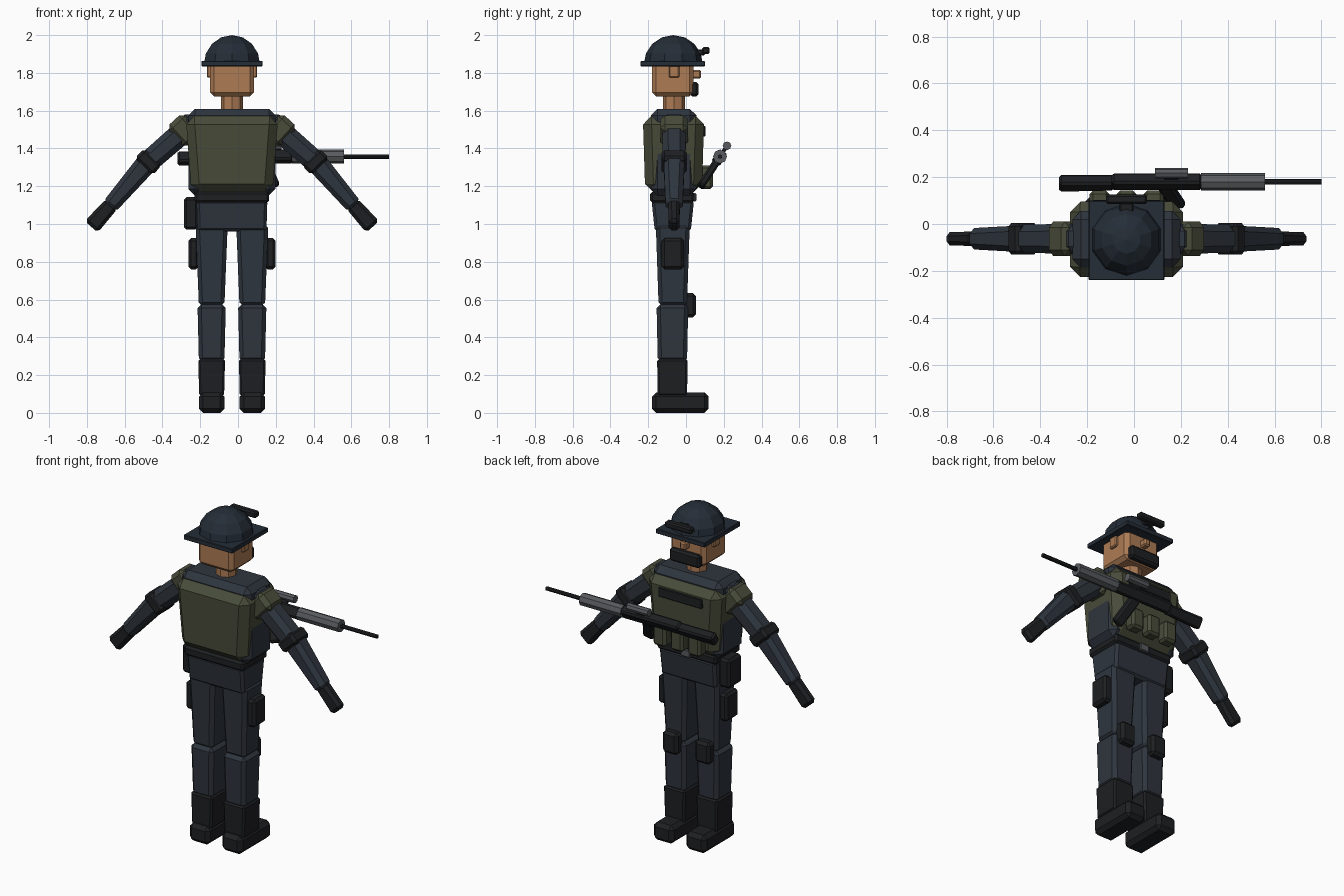
import bpy, bmesh
from math import sin, cos, radians
from mathutils import Vector, Matrix

if "Cube" in bpy.data.objects:
    bpy.data.objects.remove(bpy.data.objects["Cube"])

CX, CY = -0.032, -0.063   # body centre line


def material(name, r, g, b):
    m = bpy.data.materials.new(name)
    m.diffuse_color = (r, g, b, 1)
    m.use_nodes = True
    m.node_tree.nodes["Principled BSDF"].inputs["Base Color"].default_value = m.diffuse_color
    return m


NAVY = material("navy_cloth", .028, .036, .048)
HELM = material("helmet_blue", .018, .026, .038)
OLIVE = material("olive_vest", .065, .072, .042)
BLACK = material("black_gear", .013, .014, .016)
SKIN = material("skin", .42, .2, .09)
GREY = material("gun_grey", .1, .105, .115)


def finish(bm, name, mat):
    bmesh.ops.recalc_face_normals(bm, faces=bm.faces)
    me = bpy.data.meshes.new(name)
    bm.to_mesh(me)
    bm.free()
    me.materials.append(mat)
    ob = bpy.data.objects.new(name, me)
    bpy.context.collection.objects.link(ob)
    return ob


def bar(name, mat, p0, p1, s0, s1=None, bevel=.012, ref=(0, 1, 0)):
    """Tapered chamfered box from p0 to p1; s0/s1 = (width, depth along ref)."""
    p0, p1, v = Vector(p0), Vector(p1), Vector(ref)
    s1 = s1 or s0
    u = v.cross((p1 - p0).normalized())
    bm = bmesh.new()
    rings = []
    for p, (w, d) in ((p0, s0), (p1, s1)):
        rings.append([bm.verts.new(p + u * w / 2 * a + v * d / 2 * b)
                      for a, b in ((-1, -1), (1, -1), (1, 1), (-1, 1))])
    a, b = rings
    bm.faces.new(a[::-1])
    bm.faces.new(b)
    for i in range(4):
        j = (i + 1) % 4
        bm.faces.new((a[i], a[j], b[j], b[i]))
    if bevel:
        bmesh.ops.bevel(bm, geom=bm.edges[:], offset=bevel, segments=1,
                        affect='EDGES', profile=.5)
    return finish(bm, name, mat)


def block(name, mat, x0, x1, y0, y1, z0, z1, bevel=.012):
    x, y = (x0 + x1) / 2, (y0 + y1) / 2
    return bar(name, mat, (x, y, z0), (x, y, z1), (x1 - x0, y1 - y0), None, bevel)


def rod(name, mat, p0, p1, r, sides=8):
    p0, p1 = Vector(p0), Vector(p1)
    d = p1 - p0
    rot = d.to_track_quat('Z', 'Y').to_matrix().to_4x4()
    bm = bmesh.new()
    bmesh.ops.create_cone(bm, cap_ends=True, segments=sides, radius1=r, radius2=r,
                          depth=d.length,
                          matrix=Matrix.Translation((p0 + p1) / 2) @ rot)
    return finish(bm, name, mat)


# Helmet: faceted dome on a square brim, with goggles at the front
bm = bmesh.new()
bmesh.ops.create_uvsphere(bm, u_segments=10, v_segments=8, radius=.157,
                          matrix=Matrix.Translation((CX, -.067, 1.843)))
bmesh.ops.bisect_plane(bm, geom=bm.verts[:] + bm.edges[:] + bm.faces[:],
                       plane_co=(0, 0, 1.85), plane_no=(0, 0, -1), clear_outer=True)
bmesh.ops.holes_fill(bm, edges=[e for e in bm.edges if e.is_boundary])
finish(bm, "helmet_dome", HELM)
block("helmet_brim", HELM, CX - .162, CX + .162, -.24, .10, 1.835, 1.863, .003)
block("goggle_bar", BLACK, CX - .088, CX + .088, .085, .125, 1.9, 1.937, .008)
block("goggle_mount", BLACK, CX - .03, CX + .03, .04, .1, 1.893, 1.925, .006)

# Head
block("head", SKIN, CX - .117, CX + .117, -.18, .04, 1.675, 1.86, .022)
block("nose", SKIN, CX - .02, CX + .02, .03, .08, 1.77, 1.815, .008)
block("mouth_guard", BLACK, CX - .1, CX + .1, .02, .066, 1.675, 1.752, .012)
rod("neck", SKIN, (CX, CY, 1.58), (CX, CY, 1.70), .059)

# Torso, vest and hips
block("torso", NAVY, CX - .23, CX + .23, -.185, .055, 1.15, 1.61, .035)
bar("vest", OLIVE, (CX, -.066, 1.167), (CX, -.066, 1.572),
    (.43, .3), (.49, .325), .045)
block("belt", BLACK, CX - .197, CX + .197, -.19, .045, 1.113, 1.17)
block("belt_buckle", GREY, CX - .03, CX + .03, .035, .055, 1.12, 1.163, .004)
bar("pelvis", NAVY, (CX, -.07, .96), (CX, -.07, 1.125), (.365, .19), (.375, .225), .015)
block("chest_patch", BLACK, CX - .145, CX + .145, .085, .103, 1.462, 1.518, .004)
for i in (-1, 0, 1):
    block("vest_pouch", OLIVE, CX + i * .115 - .042, CX + i * .115 + .042,
          .07, .142, 1.185, 1.31, .014)
block("hip_pouch", BLACK, -.287, -.212, -.125, .0, .97, 1.142, .014)

# Limbs, ears and paired gear
for side, s in (("left", -1), ("right", 1)):
    def at(off, z, y=CY):
        return (CX + s * off, y, z)

    bar(side + "_ear", SKIN, at(.12, 1.775), at(.12, 1.84), (.026, .055), None, .006)

    # arm
    bar(side + "_upper_arm", NAVY, at(.185, 1.553), at(.455, 1.318),
        (.125, .128), (.115, .12), .03)
    bar(side + "_shoulder_pad", OLIVE, at(.21, 1.535), at(.297, 1.455),
        (.152, .146), None, .025)
    bar(side + "_elbow_pad", BLACK, at(.418, 1.355), at(.468, 1.303),
        (.13, .135), None, .016)
    bar(side + "_forearm", NAVY, at(.44, 1.335), at(.652, 1.088),
        (.115, .112), (.085, .09), .024)
    bar(side + "_glove", BLACK, at(.635, 1.108), at(.745, .985),
        (.08, .062), (.092, .056), .017)

    # leg
    lx = .1075
    bar(side + "_thigh", NAVY, at(lx, .565, -.07), at(lx, 1.0, -.07),
        (.135, .15), (.17, .18), .02)
    bar(side + "_shin", NAVY, at(lx, .27, -.072), at(lx, .575, -.072),
        (.135, .155), (.15, .168), .02)
    bar(side + "_boot_shaft", BLACK, at(lx, .09, -.072), at(lx, .285, -.072),
        (.132, .155), (.142, .162), .01)
    bar(side + "_boot_foot", BLACK, at(lx, 0, -.03), at(lx, .108, -.03),
        (.134, .3), None, .022)
    bar(side + "_knee_pad", BLACK, at(lx, .505, .02), at(lx, .635, .02),
        (.1, .065), None, .016)
    bar(side + "_thigh_holster", BLACK, at(.203, .76, -.07), at(.203, .925, -.07),
        (.055, .117), None, .014)

# Rifle slung across the chest, rolled about its own length
A = radians(33)
UP, OUT = Vector((0, sin(A), cos(A))), Vector((0, cos(A), -sin(A)))


def gun(x, up=0.0):
    return Vector((x, .18, 1.357)) + UP * up


bar("rifle_stock", BLACK, gun(-.32, -.012), gun(-.085, -.008), (.052, .07), (.052, .06), .01, UP)
bar("rifle_receiver", BLACK, gun(-.095), gun(.29), (.055, .066), None, .01, UP)
rod("rifle_handguard", GREY, gun(.285), gun(.56), .037)
rod("rifle_barrel", BLACK, gun(.55), gun(.8), .012)
rod("rifle_scope", GREY, gun(.09, .068), gun(.23, .068), .023)
block_mount = bar("scope_mount", BLACK, gun(.16, .025), gun(.16, .06), (.06, .02), None, .003, OUT)
bar("rifle_magazine", BLACK, gun(.13, -.02), gun(.19, -.19), (.065, .04), None, .01, OUT)
